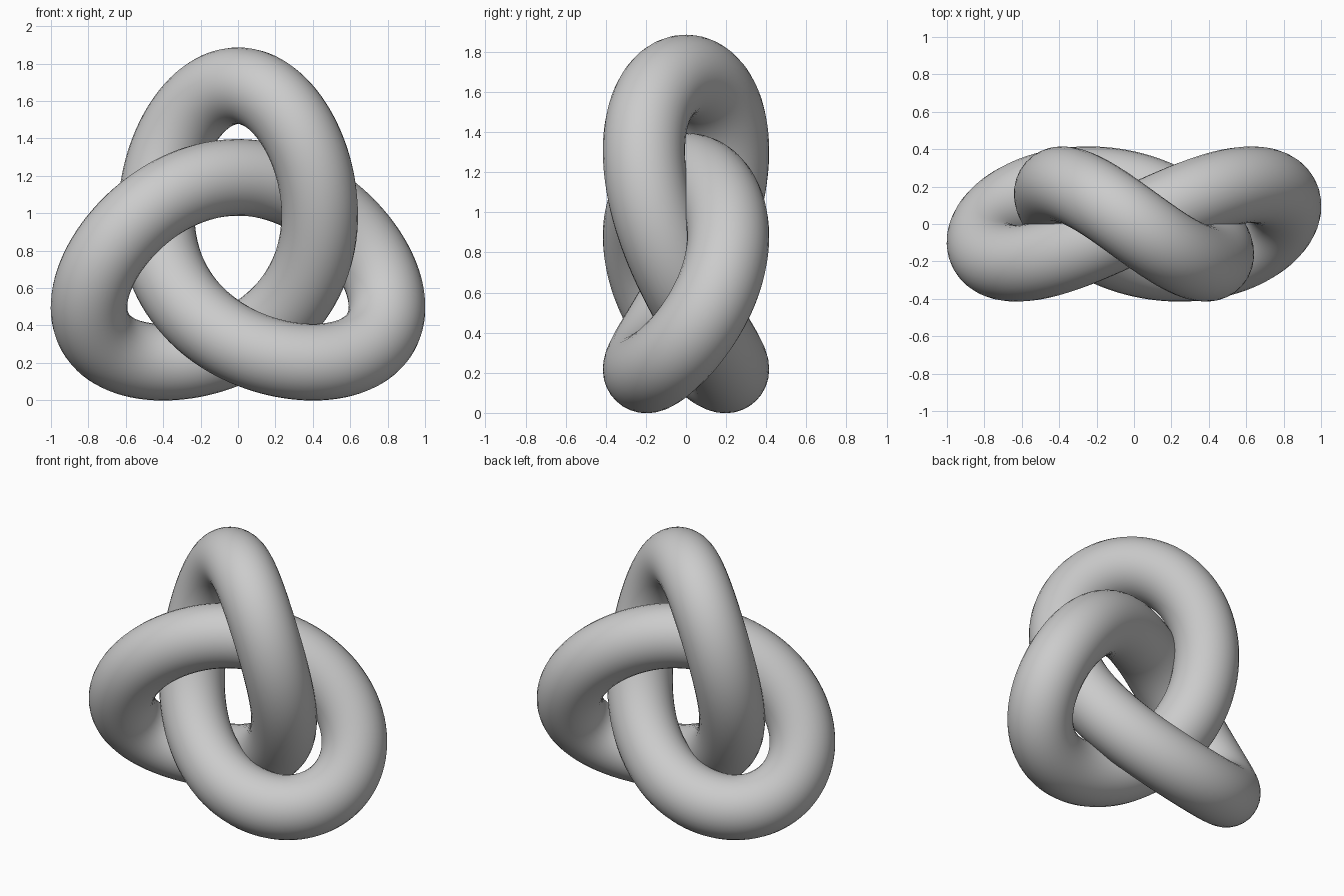
import bpy
from math import sin, cos, tau

if "Cube" in bpy.data.objects:
    bpy.data.objects.remove(bpy.data.objects["Cube"])

# Trefoil centreline: sum of three harmonics in the XZ plane, weaving in Y
Q, P, U = 0.609, 0.245, 0.026
WEAVE, RADIUS, CENTRE_Z = 0.21, 0.205, 0.801
STEPS = 240


def centreline(t):
    x = Q * sin(2 * t) - P * sin(t) - U * sin(4 * t)
    z = Q * cos(2 * t) + P * cos(t) + U * cos(4 * t)
    return (x, -WEAVE * sin(3 * t), CENTRE_Z + z, 1.0)


# Closed path with a round bevel
curve = bpy.data.curves.new("knot_tube", "CURVE")
curve.dimensions = "3D"
curve.bevel_depth = RADIUS
curve.bevel_resolution = 14
spline = curve.splines.new("POLY")
spline.points.add(STEPS - 1)
for i, point in enumerate(spline.points):
    point.co = centreline(tau * i / STEPS)
spline.use_cyclic_u = True
spline.use_smooth = True

knot = bpy.data.objects.new("knot_tube", curve)
bpy.context.collection.objects.link(knot)

# Turn the tube into a smooth mesh
bpy.context.view_layer.objects.active = knot
knot.select_set(True)
bpy.ops.object.convert(target="MESH")
bpy.ops.object.shade_smooth()
